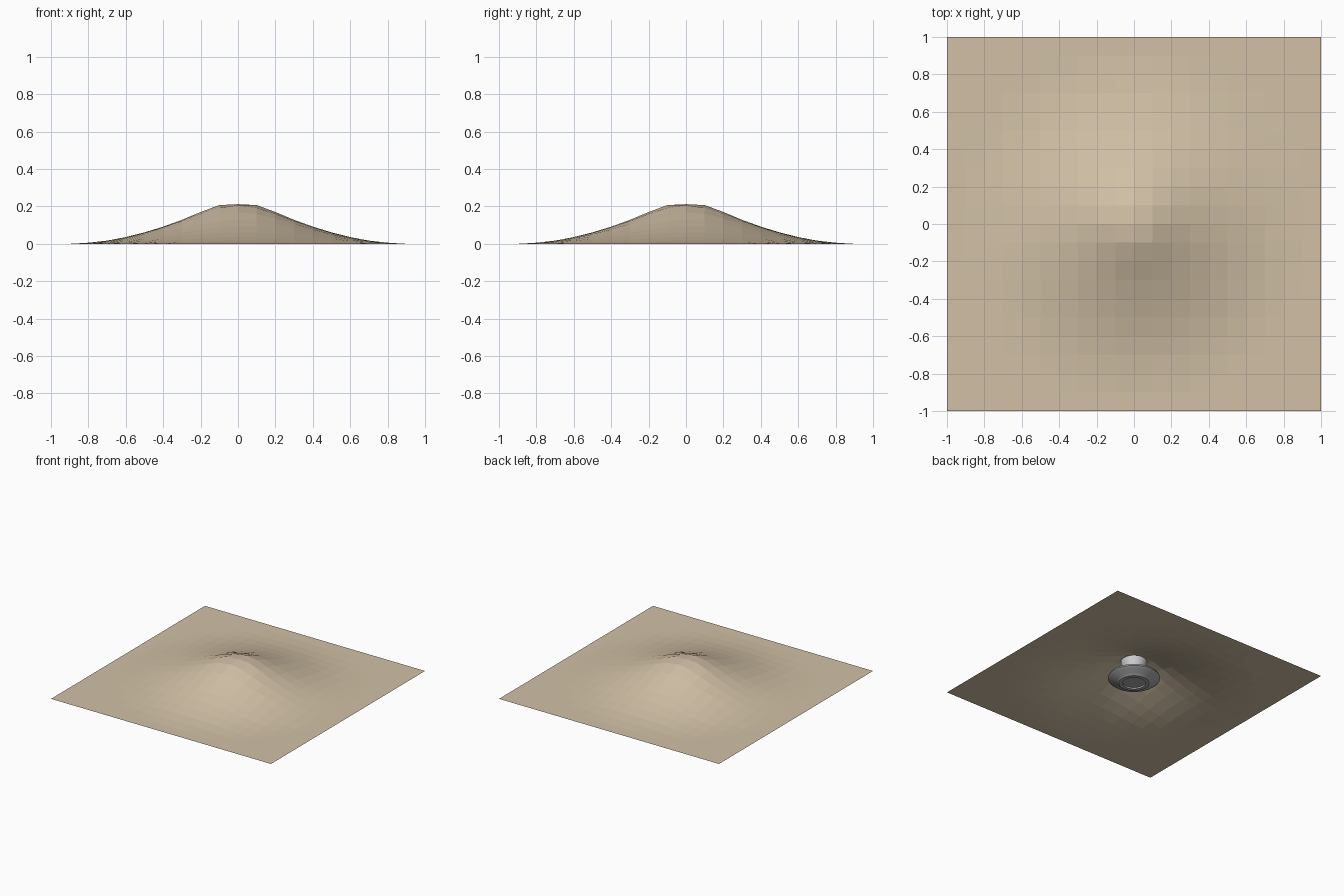
import bpy, bmesh, math

if "Cube" in bpy.data.objects:
    bpy.data.objects.remove(bpy.data.objects["Cube"])

def material(name, rgb):
    m = bpy.data.materials.new(name)
    m.diffuse_color = (*rgb, 1)
    m.use_nodes = True
    m.node_tree.nodes["Principled BSDF"].inputs["Base Color"].default_value = m.diffuse_color
    return m

def finish(name, bm, mat=None):
    bmesh.ops.recalc_face_normals(bm, faces=bm.faces)
    me = bpy.data.meshes.new(name)
    bm.to_mesh(me)
    bm.free()
    ob = bpy.data.objects.new(name, me)
    bpy.context.collection.objects.link(ob)
    if mat:
        me.materials.append(mat)
    return ob

def lathe(name, profile, mat=None, n=32):
    bm = bmesh.new()
    verts = [bm.verts.new((r, 0, z)) for r, z in profile]
    edges = [bm.edges.new(p) for p in zip(verts, verts[1:])]
    bmesh.ops.spin(bm, geom=verts + edges, cent=(0, 0, 0), axis=(0, 0, 1),
                   angle=math.tau, steps=n)
    bmesh.ops.remove_doubles(bm, verts=bm.verts, dist=1e-5)
    ob = finish(name, bm, mat)
    bpy.ops.object.select_all(action='DESELECT')
    bpy.context.view_layer.objects.active = ob
    ob.select_set(True)
    bpy.ops.object.shade_smooth_by_angle(angle=math.radians(30))
    return ob

# Mound heights at distances 0, 0.1, 0.2 ... from the centre
HEIGHTS = [.212, .207, .17, .128, .092, .061, .036, .017, .006, 0, 0]

def mound(d):
    d = min(d * 10, 9.999)
    i = int(d)
    return HEIGHTS[i] + (HEIGHTS[i + 1] - HEIGHTS[i]) * (d - i)

# Ground sheet: faceted grid raised in the middle
bm = bmesh.new()
bmesh.ops.create_grid(bm, x_segments=20, y_segments=20, size=1)
for v in bm.verts:
    v.co.z = mound(math.hypot(v.co.x, v.co.y))
finish("ground_sheet", bm, material("soil", (.64, .53, .38)))

# Buried device: dished body with a foot ring, and a flared pressure cap
lathe("buried_body", [(0, .02), (.085, .02), (.085, .008), (.115, .008), (.13, .022),
                      (.18, .036), (.197, .05), (.19, .066), (.14, .09), (.075, .1), (0, .1)],
      material("dark_metal", (.4, .4, .4)))
lathe("pressure_cap", [(0, .095), (.078, .095), (.082, .13), (.1, .17),
                       (.1, .195), (0, .197)])
